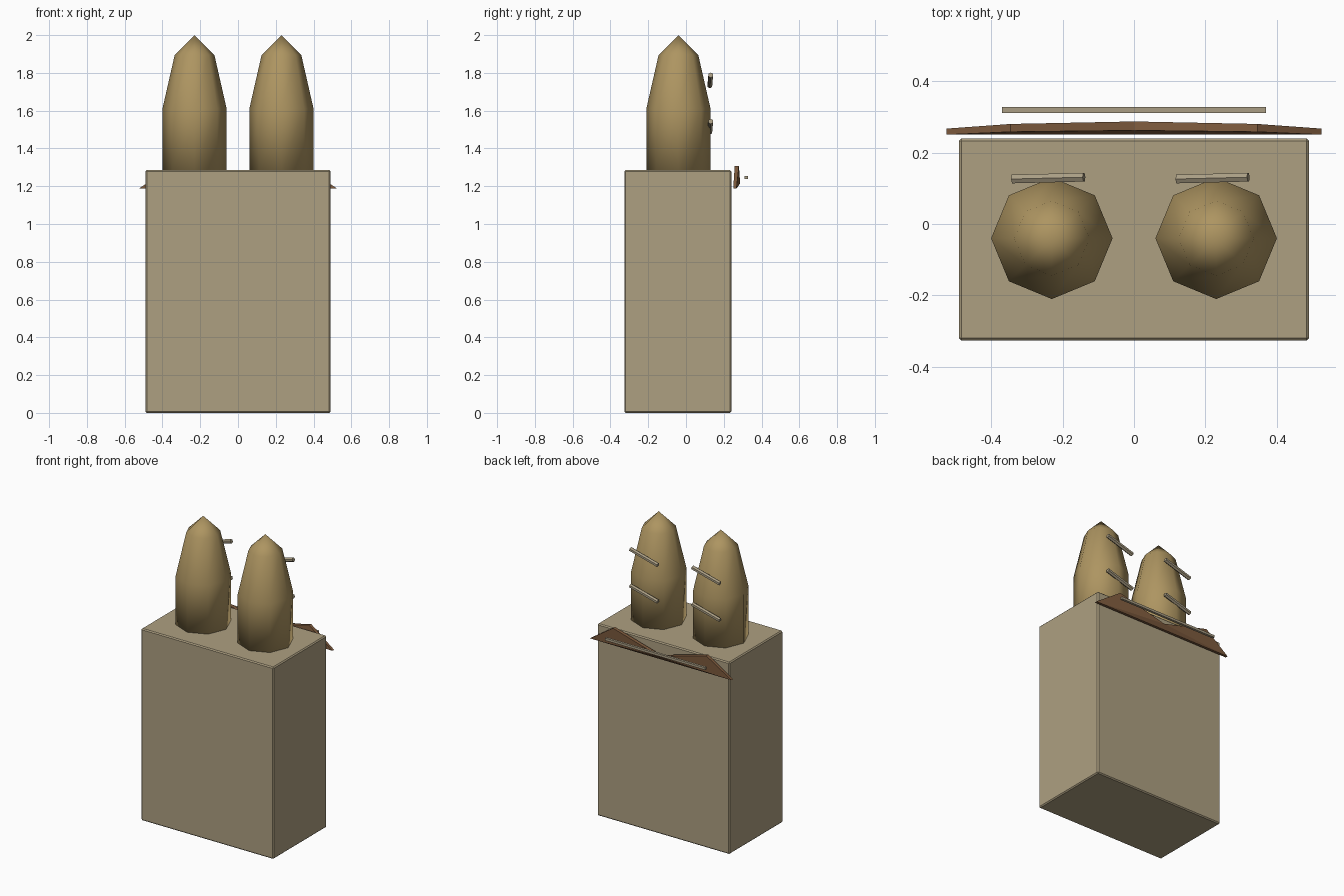
import bpy, bmesh, math
from mathutils import Vector

if "Cube" in bpy.data.objects:
    bpy.data.objects.remove(bpy.data.objects["Cube"])


def material(name, rgb):
    m = bpy.data.materials.new(name)
    m.diffuse_color = (*rgb, 1)
    m.use_nodes = True
    m.node_tree.nodes["Principled BSDF"].inputs["Base Color"].default_value = m.diffuse_color
    return m


STONE = material("tan_block", (0.42, 0.35, 0.22))
GOLD = material("gold_brown", (0.42, 0.30, 0.12))
WOOD = material("brown", (0.22, 0.11, 0.05))
PALE = material("pale_tan", (0.40, 0.34, 0.23))


def finish(name, bm, mat, smooth=False):
    bmesh.ops.recalc_face_normals(bm, faces=bm.faces)
    me = bpy.data.meshes.new(name)
    for f in bm.faces:
        f.smooth = smooth
    bm.to_mesh(me)
    bm.free()
    me.materials.append(mat)
    ob = bpy.data.objects.new(name, me)
    bpy.context.collection.objects.link(ob)
    return ob


def box(name, lo, hi, mat, bevel=0):
    bm = bmesh.new()
    bmesh.ops.create_cube(bm, size=1)
    lo, hi = Vector(lo), Vector(hi)
    for v in bm.verts:
        v.co = (lo + hi) / 2 + v.co * (hi - lo)
    if bevel:
        bmesh.ops.bevel(bm, geom=bm.edges[:], offset=bevel, segments=1, affect='EDGES')
    return finish(name, bm, mat)


def tower(name, x, y):
    # eight-sided lathe with a pointed tip
    bm = bmesh.new()
    rings = []
    for r, z in ((0.17, 1.26), (0.17, 1.61), (0.105, 1.895)):
        rings.append([bm.verts.new((x + r * math.cos(i * math.pi / 4),
                                    y + r * math.sin(i * math.pi / 4), z)) for i in range(8)])
    tip = bm.verts.new((x, y, 2.0))
    bm.faces.new(rings[0][::-1])
    for i in range(8):
        j = (i + 1) % 8
        for a, b in zip(rings, rings[1:]):
            bm.faces.new((a[i], a[j], b[j], b[i]))
        bm.faces.new((rings[-1][i], rings[-1][j], tip))
    return finish(name, bm, GOLD, True)


def rod(name, a, b, r):
    a, b = Vector(a), Vector(b)
    bm = bmesh.new()
    bmesh.ops.create_cone(bm, cap_ends=True, segments=6, radius1=r, radius2=r,
                          depth=(b - a).length)
    rot = (b - a).to_track_quat('Z', 'Y')
    for v in bm.verts:
        v.co = rot @ v.co + (a + b) / 2
    return finish(name, bm, PALE)


# main block
box("body_block", (-0.49, -0.326, 0), (0.49, 0.24, 1.285), STONE, 0.007)

# two pointed towers, each with two slanted rods behind
for side, x in (("left", -0.23), ("right", 0.23)):
    tower(side + "_tower", x, -0.04)
    for level, z in (("lower", 1.515), ("upper", 1.76)):
        rod(f"{side}_{level}_rod", (x - 0.11, 0.126, z - 0.028),
            (x + 0.09, 0.131, z + 0.028), 0.014)

# two-peaked brown crest behind the top edge: x, front y, back y, z
crest = ((-0.525, 0.25, 0.267, 1.187), (-0.345, 0.258, 0.28, 1.308),
         (0, 0.262, 0.287, 1.215),
         (0.345, 0.258, 0.28, 1.308), (0.525, 0.25, 0.267, 1.187))
bm = bmesh.new()
front = [bm.verts.new((x, f, z)) for x, f, b, z in crest]
back = [bm.verts.new((x, b, z)) for x, f, b, z in crest]
for a, b, c in ((0, 1, 2), (0, 2, 4), (2, 3, 4)):
    bm.faces.new((front[a], front[b], front[c]))
    bm.faces.new((back[c], back[b], back[a]))
for i in range(5):
    j = (i + 1) % 5
    bm.faces.new((front[i], back[i], back[j], front[j]))
finish("back_crest", bm, WOOD)

# thin rail behind the crest
box("back_rail", (-0.37, 0.311, 1.237), (0.37, 0.327, 1.253), PALE)
